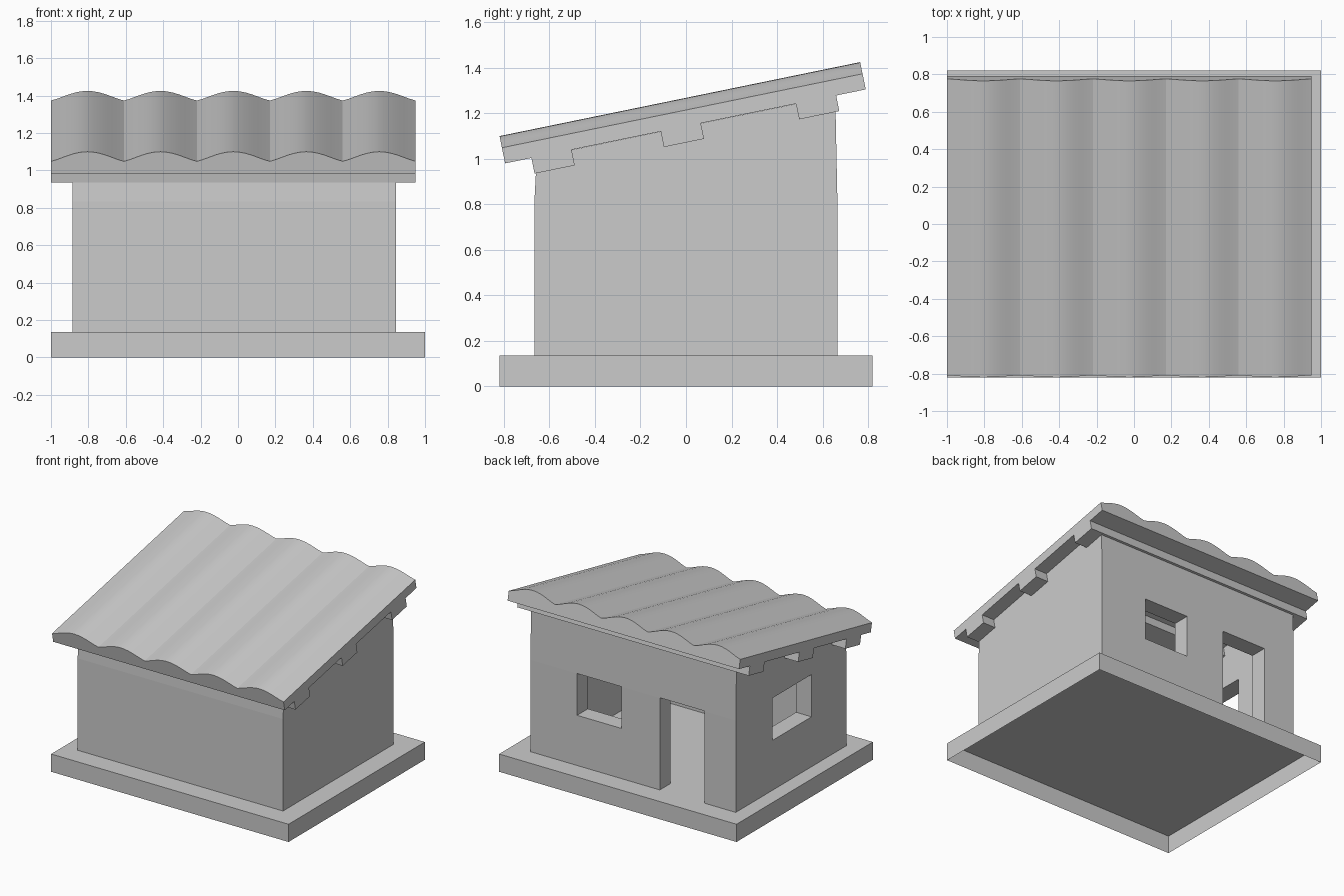
import bpy, bmesh
from math import sin, pi, atan2, radians
from mathutils import Matrix, Vector

if "Cube" in bpy.data.objects:
    bpy.data.objects.remove(bpy.data.objects["Cube"])


def add_mesh(name, bm, matrix=None):
    bmesh.ops.recalc_face_normals(bm, faces=bm.faces)
    mesh = bpy.data.meshes.new(name)
    bm.to_mesh(mesh)
    bm.free()
    if matrix:
        mesh.transform(matrix)
    ob = bpy.data.objects.new(name, mesh)
    bpy.context.collection.objects.link(ob)
    return ob


def prism(name, points, offset, matrix=None):
    """Extrude a closed outline along an offset vector."""
    bm = bmesh.new()
    face = bm.faces.new([bm.verts.new(p) for p in points])
    new = bmesh.ops.extrude_face_region(bm, geom=[face], use_keep_orig=True)["geom"]
    verts = [g for g in new if isinstance(g, bmesh.types.BMVert)]
    bmesh.ops.translate(bm, verts=verts, vec=Vector(offset))
    return add_mesh(name, bm, matrix)


def box(name, x0, x1, y0, y1, z0, z1, matrix=None):
    pts = [(x0, y0, z0), (x1, y0, z0), (x1, y1, z0), (x0, y1, z0)]
    return prism(name, pts, (0, 0, z1 - z0), matrix)


def cut(target, cutter):
    mod = target.modifiers.new("cut", "BOOLEAN")
    mod.operation = "DIFFERENCE"
    mod.solver = "EXACT"
    mod.object = cutter
    bpy.context.view_layer.objects.active = target
    bpy.ops.object.modifier_apply(modifier=mod.name)
    bpy.data.objects.remove(cutter)


# Foundation slab, open underneath
bm = bmesh.new()
bmesh.ops.create_cube(bm, size=1, matrix=Matrix.Translation((0, 0, 0.0675)) @ Matrix.Diagonal((2, 1.64, 0.135, 1)))
bottom = min(bm.faces, key=lambda f: f.calc_center_median().z)
outward = {f: f.normal.copy() for f in bm.faces}
bmesh.ops.delete(bm, geom=[bottom], context="FACES_ONLY")
add_mesh("foundation", bm)

# Walls: side profile with sloping top, hollowed and pierced
profile = [(-0.665, 0.135), (-0.665, 0.835), (-0.656, 1.008),
           (0.656, 1.277), (0.665, 0.835), (0.665, 0.135)]
walls = prism("walls", [(-0.885, y, z) for y, z in profile], (1.73, 0, 0))
cut(walls, box("room", -0.755, 0.715, -0.535, 0.535, 0, 2))
cut(walls, box("doorway", -0.62, -0.245, 0.45, 0.8, 0, 0.837))
cut(walls, box("back_window", 0.078, 0.452, 0.45, 0.8, 0.517, 0.835))
cut(walls, box("side_window", -1, -0.65, -0.246, 0.226, 0.515, 0.837))

# Roof frame: origin at the lower front edge of the underside, y along slope
tilt = Matrix.Translation((0, -0.795, 0.98)) @ Matrix.Rotation(atan2(0.325, 1.585), 4, "X")

# Corrugated roof: five scallops on a flat underside
waves, steps, pitch = 5, 12, 0.39
outline = [(0.95, 0, 0), (-1, 0, 0)]
for i in range(waves * steps + 1):
    arch = abs(sin(pi * (i % steps) / steps)) ** 1.25
    outline.append((-1 + pitch * i / steps, 0, 0.07 + 0.0525 * arch))
roof = prism("roof", outline, (0, 1.618, 0), tilt)
bpy.context.view_layer.objects.active = roof
roof.select_set(True)
bpy.ops.object.shade_smooth_by_angle(angle=radians(25))

# Roof beams
for name, u in (("front_beam", 0.208), ("middle_beam", 0.788), ("back_beam", 1.395)):
    box(name, -1, 0.95, u - 0.09, u + 0.09, -0.07, 0, tilt)
